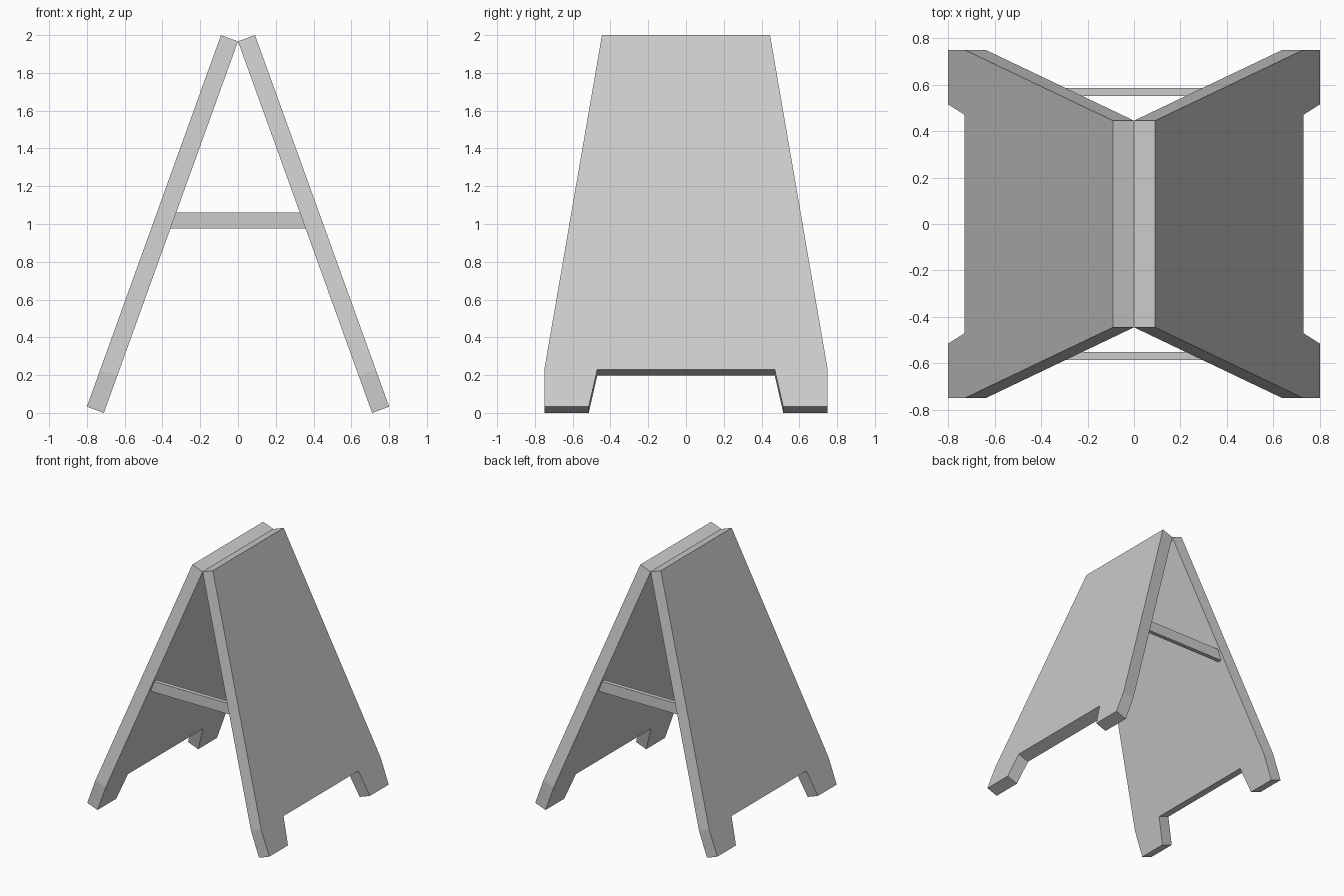
import bpy
import bmesh
from mathutils import Vector

cube = bpy.data.objects.get("Cube")
if cube:
    bpy.data.objects.remove(cube, do_unlink=True)

grey = bpy.data.materials.new("plain grey")
grey.use_nodes = True
colour = (0.6, 0.6, 0.6, 1)
grey.diffuse_color = colour
grey.node_tree.nodes["Principled BSDF"].inputs["Base Color"].default_value = colour


def prism(name, outline, depth):
    """Extrude a flat outline along depth into a solid object."""
    bm = bmesh.new()
    face = bm.faces.new([bm.verts.new(p) for p in outline])
    grown = bmesh.ops.extrude_face_region(bm, geom=[face])["geom"]
    verts = [v for v in grown if isinstance(v, bmesh.types.BMVert)]
    bmesh.ops.translate(bm, verts=verts, vec=depth)
    bmesh.ops.recalc_face_normals(bm, faces=bm.faces)
    mesh = bpy.data.meshes.new(name)
    bm.to_mesh(mesh)
    bm.free()
    mesh.materials.append(grey)
    obj = bpy.data.objects.new(name, mesh)
    bpy.context.collection.objects.link(obj)
    return obj


# Leaning panel: inner face runs from the hinge line down to the floor
hinge_z, foot_x = 1.967, 0.71
notch = 0.9  # fraction of the slope where the feet begin
half = [(0.445, 0), (0.75, notch), (0.75, 1), (0.515, 1), (0.47, notch)]
profile = half + [(-y, t) for y, t in reversed(half)]

for side, label in ((1, "left"), (-1, "right")):
    outline = [Vector((side * foot_x * t, y, hinge_z * (1 - t))) for y, t in profile]
    thickness = Vector((side * hinge_z, 0, foot_x)).normalized() * 0.096
    prism(label + "_panel", outline, thickness)

# Cross braces with ends mitred to the panel slope
low, high = 0.975, 1.06


def inner_x(z):
    return foot_x * (1 - z / hinge_z)


for side, label in ((-1, "front"), (1, "back")):
    outline = [Vector((sx * inner_x(z), side * 0.552, z))
               for sx, z in ((-1, low), (1, low), (1, high), (-1, high))]
    prism(label + "_brace", outline, Vector((0, side * 0.033, 0)))
